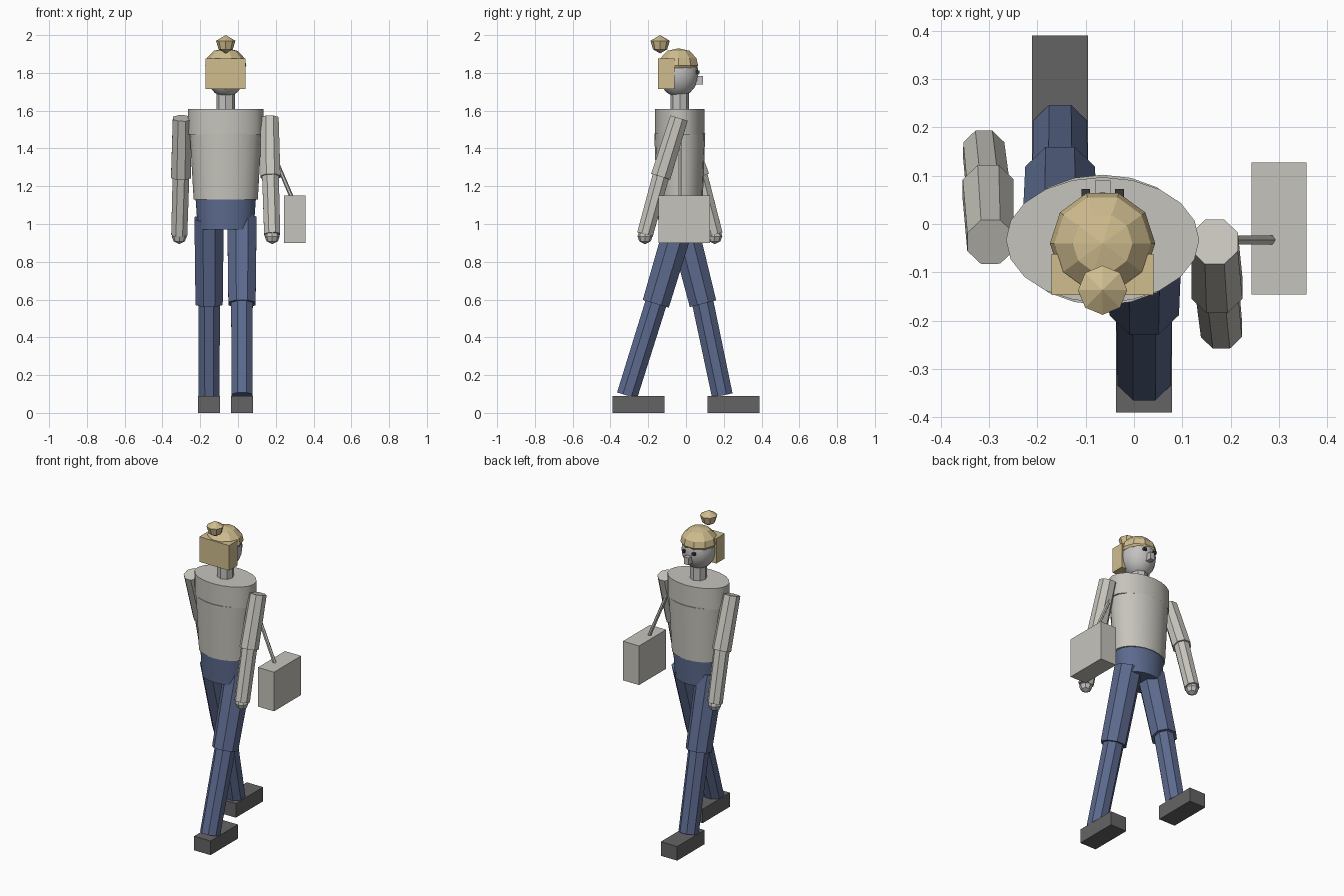
import bpy, bmesh, math
from mathutils import Vector, Matrix

cube = bpy.data.objects.get("Cube")
if cube:
    bpy.data.objects.remove(cube, do_unlink=True)


def material(name, rgb):
    lin = [((c / 255 + 0.055) / 1.055) ** 2.4 for c in rgb] + [1.0]
    m = bpy.data.materials.new(name)
    m.use_nodes = True
    m.diffuse_color = lin
    m.node_tree.nodes["Principled BSDF"].inputs["Base Color"].default_value = lin
    return m


SHIRT = material("shirt grey", (198, 196, 188))
SKIN = material("skin grey", (194, 193, 191))
JEANS = material("denim blue", (92, 106, 142))
SHOE = material("shoe charcoal", (100, 100, 100))
HAIR = material("hair blond", (208, 189, 143))
DARK = material("eye dark", (55, 55, 58))

CX, CY = -0.065, -0.033   # body axis


def finish(name, bm, mat, smooth=False):
    bmesh.ops.recalc_face_normals(bm, faces=bm.faces)
    mesh = bpy.data.meshes.new(name)
    bm.to_mesh(mesh)
    bm.free()
    mesh.materials.append(mat)
    ob = bpy.data.objects.new(name, mesh)
    bpy.context.collection.objects.link(ob)
    if smooth:
        bpy.ops.object.select_all(action="DESELECT")
        ob.select_set(True)
        bpy.context.view_layer.objects.active = ob
        bpy.ops.object.shade_smooth_by_angle(angle=math.radians(32))
    return ob


def box(name, x0, x1, y0, y1, z0, z1, mat):
    bm = bmesh.new()
    bmesh.ops.create_cube(bm, size=1)
    for v in bm.verts:
        v.co = Vector(((x0 + x1) / 2 + v.co.x * (x1 - x0),
                       (y0 + y1) / 2 + v.co.y * (y1 - y0),
                       (z0 + z1) / 2 + v.co.z * (z1 - z0)))
    return finish(name, bm, mat)


def limb(name, a, b, ra, rb, mat, sides=8):
    """Tapered prism from point a to point b."""
    a, b = Vector(a), Vector(b)
    d = b - a
    bm = bmesh.new()
    bmesh.ops.create_cone(bm, cap_ends=True, segments=sides, radius1=ra, radius2=rb, depth=d.length)
    turn = Vector((0, 0, -1)).rotation_difference(d.normalized()).to_matrix().to_4x4()
    bm.transform(Matrix.Translation((a + b) / 2) @ turn
                 @ Matrix.Rotation(math.pi, 4, "X") @ Matrix.Rotation(math.pi / sides, 4, "Z"))
    return finish(name, bm, mat)


def lathe(name, cx, cy, rings, sides, mat, smooth=False):
    """Stack of elliptical rings (rx, ry, z); zero radius makes a tip."""
    bm = bmesh.new()
    loops = []
    for rx, ry, z in rings:
        if rx == 0:
            loops.append([bm.verts.new((cx, cy, z))] * sides)
        else:
            loops.append([bm.verts.new((cx + rx * math.cos(2 * math.pi * i / sides),
                                        cy + ry * math.sin(2 * math.pi * i / sides), z))
                          for i in range(sides)])
    for lo, hi in zip(loops, loops[1:]):
        for i in range(sides):
            j = (i + 1) % sides
            bm.faces.new(list(dict.fromkeys((lo[i], lo[j], hi[j], hi[i]))))
    for end in (loops[0], loops[-1]):
        if end[0] is not end[1]:
            bm.faces.new(end)
    return finish(name, bm, mat, smooth)


# Torso
lathe("chest", CX, CY, [(0.2, 0.13, 1.475), (0.2, 0.13, 1.61)], 20, SHIRT, True)
lathe("shirt_body", CX, CY, [(0.17, 0.122, 1.13), (0.19, 0.135, 1.48)], 20, SHIRT, True)
lathe("hips", CX, CY, [(0.148, 0.112, 0.97), (0.16, 0.118, 1.14)], 20, JEANS, True)

# Legs: side name, x, knee y, ankle y, foot centre y
for side, x, knee, ankle, foot in (("right", -0.153, 0.09, 0.192, 0.252),
                                   ("left", 0.021, -0.16, -0.312, -0.252)):
    k = Vector((x, knee, 0.578))
    a = Vector((x, ankle, 0.092))
    limb(side + "_thigh", (x, -0.025, 1.03), k, 0.084, 0.078, JEANS)
    limb(side + "_calf", k + (k - a) * 0.08, a, 0.062, 0.06, JEANS)
    box(side + "_shoe", x - 0.058, x + 0.058, foot - 0.138, foot + 0.138, 0, 0.09, SHOE)

# Arms
for side, s, elbow, wrist in (("right", -1, 0.072, 0.152), ("left", 1, -0.134, -0.217)):
    e = Vector((CX + s * 0.237, elbow, 1.25))
    w = Vector((CX + s * 0.246, wrist, 0.945))
    limb(side + "_upper_arm", (CX + s * 0.232, -0.037, 1.56), e, 0.052, 0.057, SHIRT)
    limb(side + "_forearm", e + (e - w) * 0.1, w, 0.048, 0.046, SHIRT)
    lathe(side + "_hand", w.x, w.y, [(0, 0, 0.893), (0.03, 0.03, 0.908), (0.04, 0.04, 0.935),
                                     (0.03, 0.03, 0.965), (0, 0, 0.975)], 8, SKIN)

# Neck and head
lathe("neck", CX, CY, [(0.05, 0.05, 1.6), (0.05, 0.05, 1.72)], 8, SKIN)
HY = -0.04
head = []
for i in range(11):
    t = math.pi * (i / 10 - 0.5)
    r = 0 if i in (0, 10) else 0.106 * math.cos(t)
    head.append((r * 0.96, r, 1.797 + 0.125 * math.sin(t)))
lathe("head", CX, HY, head, 16, SKIN, True)
box("nose", CX - 0.016, CX + 0.016, 0.05, 0.09, 1.738, 1.784, SKIN)
for side, s in (("right", -1), ("left", 1)):
    box(side + "_eye", CX + s * 0.035 - 0.009, CX + s * 0.035 + 0.009, 0.045, 0.072, 1.797, 1.813, DARK)

# Hair
lathe("hair_cap", CX, HY, [(0.1, 0.1, 1.825), (0.109, 0.109, 1.84), (0.1, 0.1, 1.878),
                           (0.062, 0.062, 1.917), (0, 0, 1.93)], 10, HAIR)
box("back_hair", -0.171, 0.04, -0.147, -0.062, 1.715, 1.875, HAIR)
lathe("hair_bun", CX, -0.137, [(0, 0, 1.903), (0.038, 0.038, 1.925), (0.051, 0.051, 1.97), (0, 0, 2.0)],
      8, HAIR)

# Shoulder bag
box("bag", 0.243, 0.357, -0.146, 0.127, 0.9, 1.15, SHIRT)
limb("bag_strap", (0.11, -0.033, 1.55), (0.285, -0.033, 1.14), 0.011, 0.011, SHIRT, 6)
